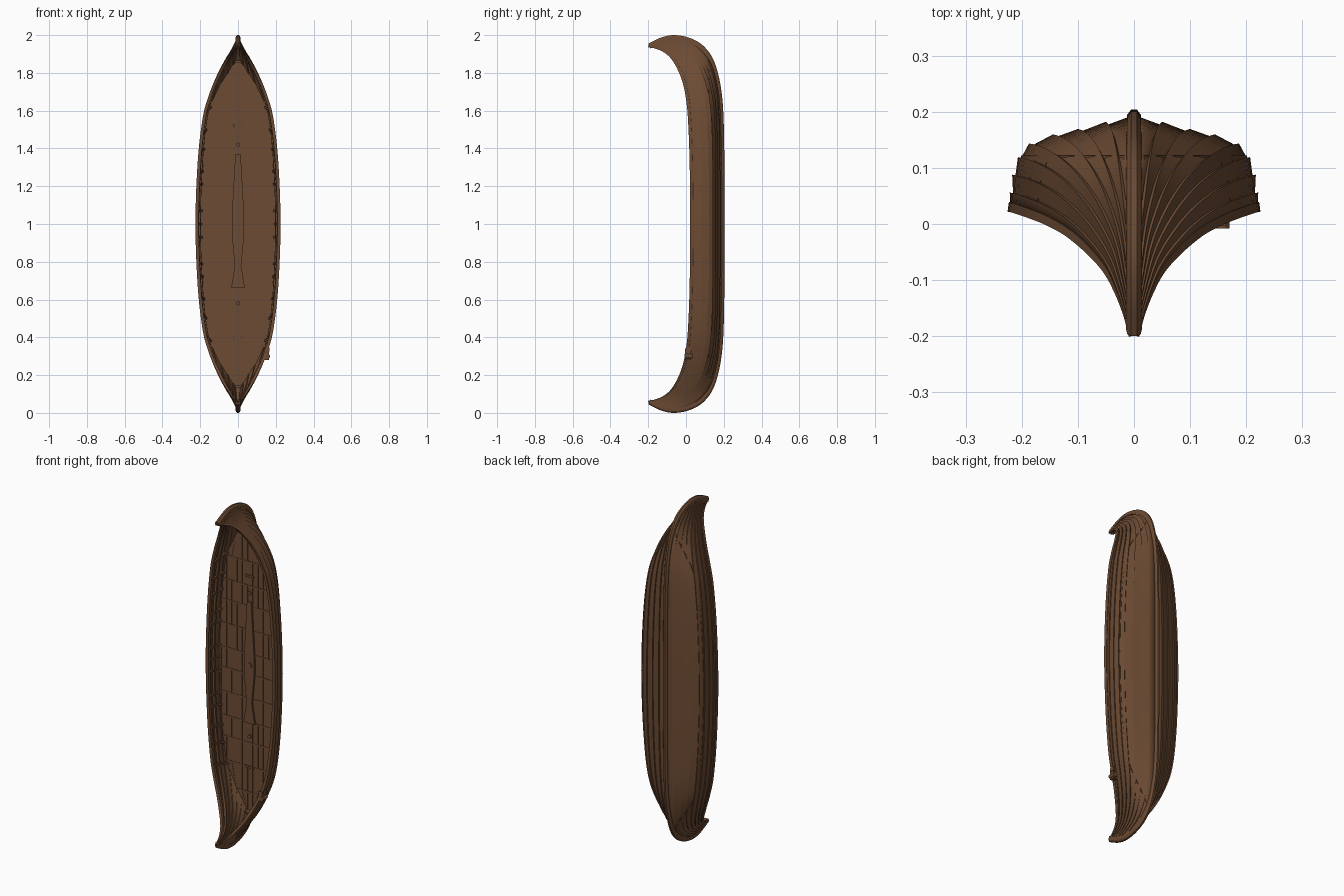
import bpy, bmesh, math, random
from mathutils import Vector as V

if "Cube" in bpy.data.objects:
    bpy.data.objects.remove(bpy.data.objects["Cube"])
random.seed(3)

def material(name, c):
    m = bpy.data.materials.new(name)
    m.diffuse_color = (*c, 1)
    m.use_nodes = True
    m.node_tree.nodes["Principled BSDF"].inputs["Base Color"].default_value = m.diffuse_color
    return m

WOOD = material("brown wood", (0.15, 0.070, 0.033))

def make(name, verts, faces, mirror=False, solid=0, smooth=True, recalc=True):
    me = bpy.data.meshes.new(name)
    me.from_pydata([tuple(v) for v in verts], [], faces)
    if recalc:
        bm = bmesh.new(); bm.from_mesh(me)
        bmesh.ops.recalc_face_normals(bm, faces=bm.faces)
        bm.to_mesh(me); bm.free()
    ob = bpy.data.objects.new(name, me)
    bpy.context.collection.objects.link(ob)
    me.materials.append(WOOD)
    if solid:
        m = ob.modifiers.new("thickness", 'SOLIDIFY'); m.thickness = solid; m.offset = -1
    if mirror:
        ob.modifiers.new("mirror", 'MIRROR')
    if smooth:
        bpy.ops.object.select_all(action='DESELECT')
        ob.select_set(True); bpy.context.view_layer.objects.active = ob
        bpy.ops.object.shade_smooth_by_angle(angle=math.radians(30))
    return ob

def sweep(name, rings, mirror=False):
    n = len(rings[0]); verts = [p for r in rings for p in r]
    faces = [(i*n+k, i*n+(k+1) % n, (i+1)*n+(k+1) % n, (i+1)*n+k)
             for i in range(len(rings)-1) for k in range(n)]
    faces += [tuple(range(n)), tuple(range(len(verts)-n, len(verts)))]
    return make(name, verts, faces, mirror)

def slabs(name, items):
    """Prisms facing -y: each item is ([(x, z)...], y_front, y_back)."""
    verts, faces = [], []
    for poly, y0, y1 in items:
        b, n = len(verts), len(poly)
        verts += [(x, y0, z) for x, z in poly] + [(x, y1, z) for x, z in poly]
        faces += [tuple(range(b, b+n)), tuple(range(b+n, b+2*n))]
        faces += [(b+k, b+(k+1) % n, b+n+(k+1) % n, b+n+k) for k in range(n)]
    return make(name, verts, faces, smooth=False)

def rect(x, z, w, h):
    return [(x-w/2, z-h/2), (x+w/2, z-h/2), (x+w/2, z+h/2), (x-w/2, z+h/2)]

# Lines of the hull, tip to midship: keel y, z and gunwale x, y, z
ROWS = [(-.2, .045, .008, -.2, .062), (-.13, .012, .016, -.165, .07), (-.06, 0, .03, -.125, .085),
        (.02, .015, .05, -.085, .115), (.09, .055, .08, -.05, .165), (.145, .13, .115, -.02, .235),
        (.18, .25, .15, 0, .32), (.197, .4, .182, .013, .44), (.203, .65, .208, .022, .67),
        (.204, 1, .220, .025, 1)]
MIDX = [.05, .225, .45, .65, .83, .915, .96, .98, 1]
MIDY = [0, .05, .13, .19, .28, .42, .61, .81, 1]
SUB, NS = 5, 8

def lines(t):
    """Catmull-Rom along the rows; t runs 0..18, mirrored at 9 (midship)."""
    flip = t > 9
    u = 18-t if flip else t
    i = min(int(u), 8); f = u-i
    nxt = ROWS[i+2] if i < 8 else (ROWS[8][0], 2-ROWS[8][1], ROWS[8][2], ROWS[8][3], 2-ROWS[8][4])
    a = ROWS[i-1] if i else [2*p-q for p, q in zip(ROWS[0], ROWS[1])]
    r = [.5*(2*p1+(p2-p0)*f+(2*p0-5*p1+4*p2-p3)*f*f+(3*p1-p0-3*p2+p3)*f**3)
         for p0, p1, p2, p3 in zip(a, ROWS[i], ROWS[i+1], nxt)]
    if flip:
        r[1], r[4] = 2-r[1], 2-r[4]
    return r, u

def keel_frame(t):
    (ky, kz, *_), _u = lines(t)
    a, b = lines(max(t-.02, 0))[0], lines(min(t+.02, 18))[0]
    d = V((0, b[0]-a[0], b[1]-a[1])).normalized()
    return V((0, ky, kz)), V((0, -d.z, d.y))       # point on keel, inward direction

def skin(t, v):
    """Hull surface: v = 0 at the keel, 8 at the gunwale."""
    (ky, kz, gx, gy, gz), u = lines(t)
    p, n = keel_frame(t)
    k = p+n*min(.02, .008+u*.004)
    w = min(max((u-2.5)/5, 0), 1); w = w*w*(3-2*w)
    j = min(int(v), NS-1); f = v-j
    mx, my = MIDX[j]+(MIDX[j+1]-MIDX[j])*f, MIDY[j]+(MIDY[j+1]-MIDY[j])*f
    ex, ey = .05+.95*(v/NS)**.85, v/NS
    fx, fy = ex+(mx-ex)*w, ey+(my-ey)*w
    return V((gx*fx, k.y+(gy-k.y)*fy, k.z+(gz-k.z)*fy))

TS = [i/SUB for i in range(18*SUB+1)]

# Overlapping hull planks
verts = []
for t in TS:
    lap = .006*min(1, .2+lines(t)[1]/5)
    for j in range(NS):
        dv = skin(t, j+.6)-skin(t, j+.4)
        ds = skin(min(t+.05, 18), j+.5)-skin(max(t-.05, 0), j+.5)
        n = ds.cross(dv).normalized()
        verts += [skin(t, j)+n*lap, skin(t, j+1)]
C = 2*NS
faces = [(i*C+j, (i+1)*C+j, (i+1)*C+j+1, i*C+j+1) for i in range(len(TS)-1) for j in range(C-1)]
make("hull_planks", verts, faces, True, .006, recalc=False)

# Keel running into both curled stems
rings = []
for t in TS:
    p, n = keel_frame(t)
    d = .018 if 1 < t < 17 else .020
    rings.append([p+V((.005, 0, 0)), p+n*.009+V((.012, 0, 0)), p+n*(d+.008)+V((.014, 0, 0)),
                  p+n*(d+.008)-V((.014, 0, 0)), p+n*.009-V((.012, 0, 0)), p-V((.005, 0, 0))])
sweep("keel_and_stems", rings)

# Gunwale rail and inner stringer, following the hull edge
def rail(name, v, out, inn, up, down):
    rings = []
    for t in TS:
        s = min(1, .25+lines(t)[1]/6)
        p, q = skin(t, v), skin(t, v-.5)
        u = (p-q).normalized()
        def pt(dx, du):
            r = p+V((dx*s, 0, 0))+u*du*s
            r.x = max(r.x, 0)
            return r
        rings.append([pt(out, up), pt(out, -down), pt(-inn, -down), pt(-inn, up)])
    sweep(name, rings, True)
rail("gunwale_rail", 8, .005, .012, .003, .014)
rail("inner_stringer", 6.6, -.003, .016, .005, .005)

# Deck width where the hull crosses the deck level
DECK = .118
EDGE = []
for t in TS:
    for v in [k/20 for k in range(160)]:
        a, b = skin(t, v), skin(t, v+.05)
        if a.y >= DECK > b.y:
            EDGE.append((b.z, b.x)); break
EDGE.sort()

def width(z):
    if z <= EDGE[0][0] or z >= EDGE[-1][0]:
        return 0
    for (z0, w0), (z1, w1) in zip(EDGE, EDGE[1:]):
        if z0 <= z <= z1:
            return w0+(w1-w0)*(z-z0)/max(z1-z0, 1e-6)

# Deck base
outline = [(w, z) for z, w in EDGE]+[(-w, z) for z, w in reversed(EDGE)]
slabs("deck_base", [(outline, DECK, DECK+.004)])

# Deck planks, laid in rows between the cross beams
SEAMS = [.14, .25, .40, .54, .66, .80, .94, 1.06, 1.20, 1.34, 1.46, 1.60, 1.75, 1.86]
planks, step = [], .034
for z0, z1 in zip(SEAMS, SEAMS[1:]):
    for k in range(-6, 7):
        cl = lambda x, z: max(-width(z), min(width(z), x))
        a, b = (k-.5)*step+.001, (k+.5)*step-.001
        lo, hi = z0+.003, z1-.003
        quad = [(cl(a, lo), lo), (cl(b, lo), lo), (cl(b, hi), hi), (cl(a, hi), hi)]
        if max(quad[1][0]-quad[0][0], quad[2][0]-quad[3][0]) > .004:
            planks.append((quad, DECK-.004-random.random()*.0015, DECK))
slabs("deck_planks", planks)

# Cross beams and small end bulkheads
slabs("cross_beams", [(rect(0, z, 2*width(z), .009), DECK-.007, DECK) for z in SEAMS[1:-1]])
slabs("end_bulkheads", [(rect(0, z, 2*width(z)+.004, .01), DECK-.03, DECK) for z in (SEAMS[0], SEAMS[-1])])

# Ribs up the sides
for n, z in enumerate([.4+.1*k for k in range(13)]):
    t = min(TS, key=lambda q: abs(skin(q, 7).z-z))
    rings = []
    for v in (4.5, 5, 6, 7, 7.8):
        p = skin(t, v)
        rings.append([p+V((dx, 0, dz)) for dx, dz in ((0, -.006), (0, .006), (-.013, .006), (-.013, -.006))])
    sweep("rib_%d" % (n+1), rings, True)

# Mast partner: long fish-shaped timber, with collar and deck fittings
half = [(.036, .66), (.017, .78), (.033, .95), (.033, 1.04), (.014, 1.37)]
slabs("mast_partner", [(half+[(-x, z) for x, z in reversed(half)], DECK-.016, DECK)])

def disc(x, z, r, n=12):
    return [(x+r*math.cos(2*math.pi*k/n), z+r*math.sin(2*math.pi*k/n)) for k in range(n)]
slabs("mast_socket", [(disc(0, 1, .018), DECK-.021, DECK)])
slabs("deck_pegs", [(disc(0, z, .011), DECK-.014, DECK) for z in (.58, 1.42)])
slabs("deck_cleats", [(rect(0, z, .05, .012), DECK-.012, DECK) for z in (.40, 1.52)])

# Steering oar mount on one side near the lower end
slabs("steering_mount", [(rect(.150, .31, .026, .06), -.004, .024), (disc(.157, .30, .013), -.008, .034),
                         (rect(.158, .335, .018, .02), .0, .03)])
